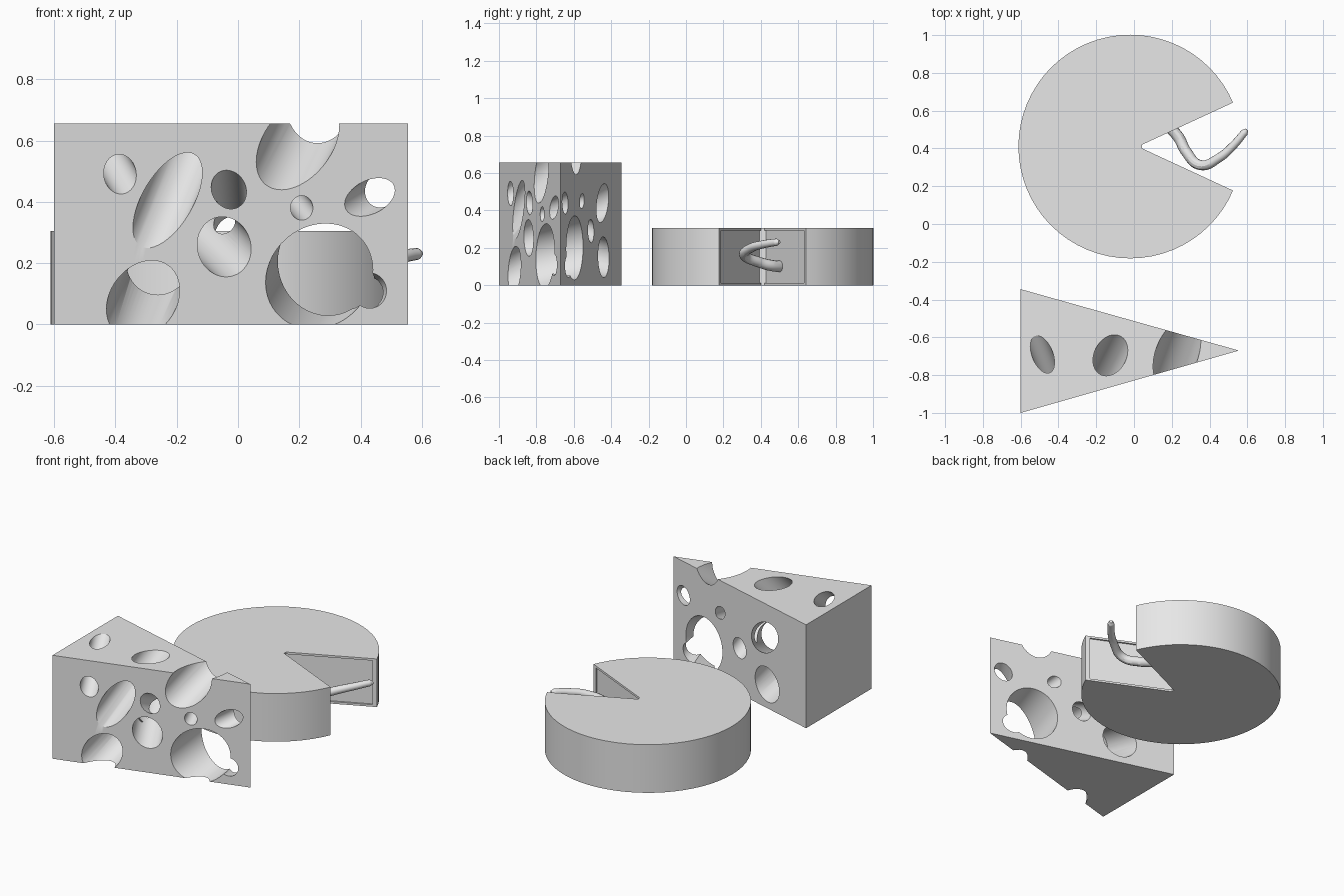
import bpy
import bmesh
from math import radians
from mathutils import Vector

if "Cube" in bpy.data.objects:
    bpy.data.objects.remove(bpy.data.objects["Cube"])

grey = bpy.data.materials.new("plain_grey")
grey.use_nodes = True
COLOUR = (0.8, 0.8, 0.8, 1)
grey.diffuse_color = COLOUR
grey.node_tree.nodes["Principled BSDF"].inputs["Base Color"].default_value = COLOUR


def add_mesh(name, bm):
    bmesh.ops.recalc_face_normals(bm, faces=bm.faces)
    mesh = bpy.data.meshes.new(name)
    bm.to_mesh(mesh)
    bm.free()
    mesh.materials.append(grey)
    obj = bpy.data.objects.new(name, mesh)
    bpy.context.collection.objects.link(obj)
    return obj


def prism(name, outline, bottom, top):
    bm = bmesh.new()
    face = bm.faces.new([bm.verts.new((x, y, bottom)) for x, y in outline])
    side = bmesh.ops.extrude_face_region(bm, geom=[face])
    verts = [v for v in side["geom"] if isinstance(v, bmesh.types.BMVert)]
    bmesh.ops.translate(bm, verts=verts, vec=(0, 0, top - bottom))
    return add_mesh(name, bm)


def tunnel(start, end, radius, before, after):
    """Round cutter along a line, lengthened at both ends."""
    a, b = Vector(start), Vector(end)
    d = (b - a).normalized()
    a, b = a - d * before, b + d * after
    bm = bmesh.new()
    bmesh.ops.create_cone(bm, cap_ends=True, segments=48, radius1=radius,
                          radius2=radius, depth=(b - a).length)
    obj = add_mesh("tunnel_cutter", bm)
    obj.rotation_mode = "QUATERNION"
    obj.rotation_quaternion = d.to_track_quat("Z", "Y")
    obj.location = (a + b) / 2
    obj.hide_render = True
    return obj


def activate(obj):
    bpy.ops.object.select_all(action="DESELECT")
    obj.select_set(True)
    bpy.context.view_layer.objects.active = obj


def cut(obj, cutter):
    mod = obj.modifiers.new("cut", "BOOLEAN")
    mod.operation = "DIFFERENCE"
    mod.solver = "EXACT"
    mod.object = cutter
    activate(obj)
    bpy.ops.object.modifier_apply(modifier=mod.name)
    bpy.data.objects.remove(cutter)


def smooth(obj):
    activate(obj)
    bpy.ops.object.shade_smooth_by_angle(angle=radians(30))


# Cheese wedge
wedge = prism("cheese_wedge", [(-0.6, -0.345), (-0.6, -1), (0.555, -0.67)], 0, 0.655)


def front_y(x):
    return -1 + (x + 0.6) * 0.2857


def back_y(x):
    return -0.345 - (x + 0.6) * 0.2814


# Holes from the front face to the back face: x, z, x, z, radius
for x1, z1, x2, z2, r in [
    (-0.03, 0.44, -0.02, 0.29, 0.057),
    (-0.045, 0.253, -0.24, 0.44, 0.09),
    (0.195, 0.59, 0.265, 0.73, 0.113),
    (0.208, 0.38, 0.15, 0.45, 0.038),
    (0.43, 0.415, 0.47, 0.44, 0.055),
    (0.265, 0.157, 0.29, 0.2, 0.165),
    (0.43, 0.11, 0.41, 0.1, 0.057),
]:
    cut(wedge, tunnel((x1, front_y(x1), z1), (x2, back_y(x2), z2), r, 0.3, 0.3))

# Holes from the front face up to the top face
for x1, z1, x2, y2, r in [(-0.385, 0.49, -0.485, -0.69, 0.055),
                          (-0.23, 0.405, -0.125, -0.695, 0.085)]:
    cut(wedge, tunnel((x1, front_y(x1), z1), (x2, y2, 0.655), r, 0.3, 0.3))

# Two lower holes that meet inside
meet = (-0.26, -0.68, 0.21)
cut(wedge, tunnel((-0.31, front_y(-0.31), 0.08), meet, 0.11, 0.2, 0))
cut(wedge, tunnel(meet, (-0.26, back_y(-0.26), 0.15), 0.105, 0, 0.2))
smooth(wedge)

# Cheese wheel with a slice taken out
CENTRE_Y, TOP = 0.41, 0.305
bm = bmesh.new()
bmesh.ops.create_cone(bm, cap_ends=True, segments=64, radius1=0.592, radius2=0.592, depth=TOP)
bmesh.ops.translate(bm, verts=bm.verts, vec=(-0.02, CENTRE_Y, TOP / 2))
wheel = add_mesh("cheese_wheel", bm)


def slice_cutter(x_start, x_end, half, slope, bottom, top):
    far = half + slope * (x_end - x_start)
    return prism("slice_cutter", [(x_start, CENTRE_Y - half), (x_end, CENTRE_Y - far),
                                  (x_end, CENTRE_Y + far), (x_start, CENTRE_Y + half)],
                 bottom, top)


cut(wheel, slice_cutter(0.043, 0.75, 0.01, 0.463, -0.1, 0.5))
# Shallow recess that leaves a rind around the cut faces
cut(wheel, slice_cutter(0.035, 0.5, 0.018, 0.463, 0.013, TOP - 0.013))
smooth(wheel)

# Curled tail coming out of the wheel
curve = bpy.data.curves.new("tail", "CURVE")
curve.dimensions = "3D"
curve.bevel_depth = 0.03
curve.bevel_resolution = 4
curve.use_fill_caps = True
path = [(0.17, 0.53, 0.1, 1), (0.235, 0.46, 0.105, 1), (0.275, 0.385, 0.125, 0.95),
        (0.35, 0.312, 0.16, 0.9), (0.45, 0.35, 0.2, 0.8), (0.53, 0.42, 0.22, 0.72),
        (0.585, 0.485, 0.23, 0.65), (0.597, 0.499, 0.231, 0.3)]
spline = curve.splines.new("BEZIER")
spline.bezier_points.add(len(path) - 1)
for point, (x, y, z, r) in zip(spline.bezier_points, path):
    point.co = (x, y, z)
    point.radius = r
    point.handle_left_type = point.handle_right_type = "AUTO"
curve.materials.append(grey)
tail = bpy.data.objects.new("tail", curve)
bpy.context.collection.objects.link(tail)
activate(tail)
bpy.ops.object.convert(target="MESH")
smooth(bpy.context.object)
